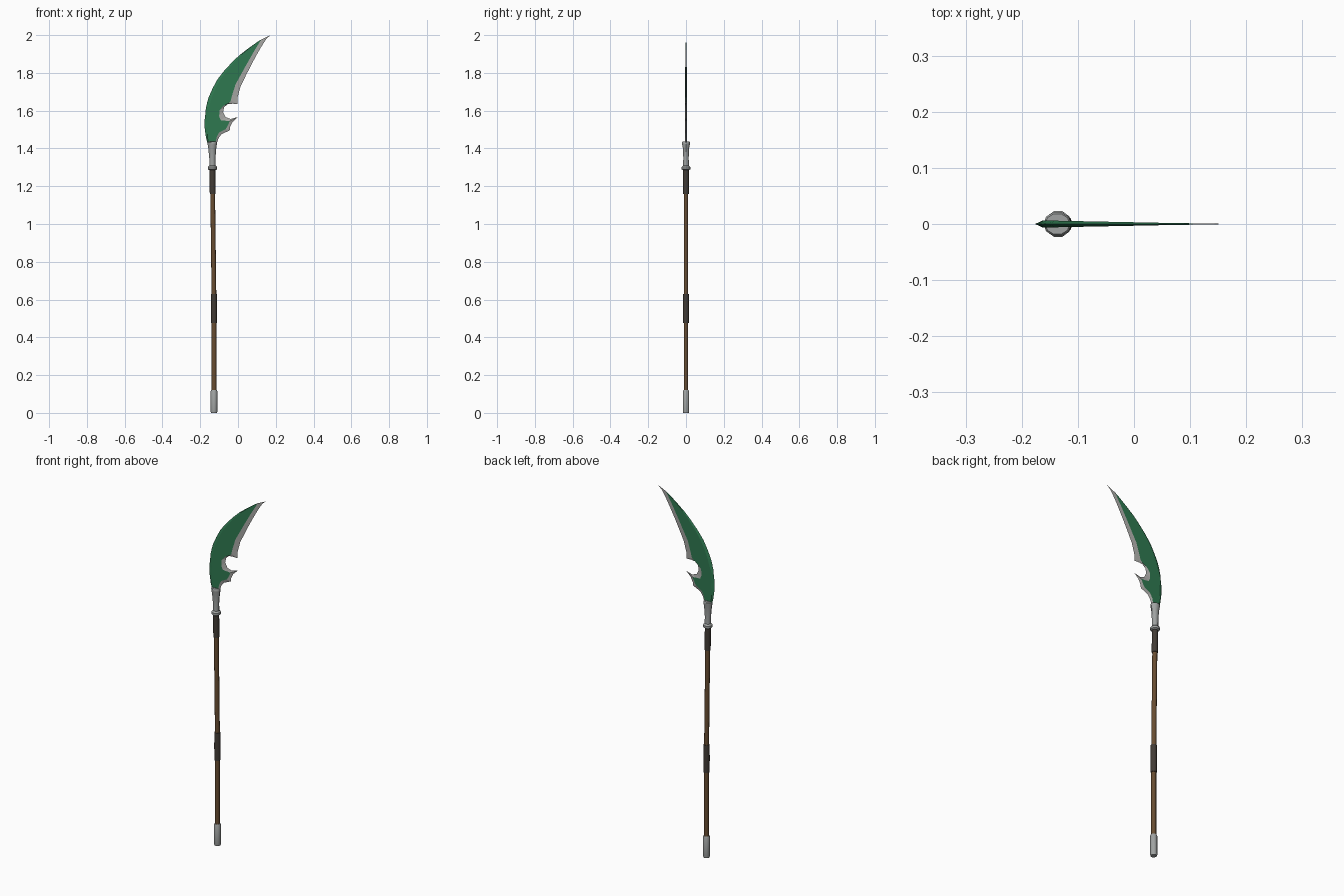
import bpy, bmesh, math

if "Cube" in bpy.data.objects:
    bpy.data.objects.remove(bpy.data.objects["Cube"])

def mat(name, rgb):
    m = bpy.data.materials.new(name)
    m.diffuse_color = (*rgb, 1)
    m.use_nodes = True
    m.node_tree.nodes["Principled BSDF"].inputs["Base Color"].default_value = m.diffuse_color
    return m

GREEN = mat("green blade", (0.028, 0.19, 0.08))
EDGE = mat("bright steel", (0.40, 0.40, 0.385))
STEEL = mat("grey steel", (0.35, 0.365, 0.36))
WOOD = mat("brown wood", (0.14, 0.075, 0.032))
WRAP = mat("dark leather", (0.055, 0.045, 0.036))

def finish(name, bm, mats):
    bmesh.ops.recalc_face_normals(bm, faces=bm.faces)
    me = bpy.data.meshes.new(name)
    bm.to_mesh(me)
    bm.free()
    for m in mats:
        me.materials.append(m)
    ob = bpy.data.objects.new(name, me)
    bpy.context.collection.objects.link(ob)
    return ob

def centre(z):
    # the pole leans slightly towards the back of the blade
    path = [(0, -0.127), (0.6, -0.127), (1.16, -0.134), (1.5, -0.137)]
    for (z0, x0), (z1, x1) in zip(path, path[1:]):
        if z <= z1:
            return x0 + (x1 - x0) * (z - z0) / (z1 - z0)
    return path[-1][1]

def lathe(name, rings, material, sides=10):
    """Rings of (z, x radius, y radius) around the pole's centre line."""
    bm = bmesh.new()
    loops = []
    for z, rx, ry in rings:
        loops.append([bm.verts.new((centre(z) + rx * math.cos(a), ry * math.sin(a), z))
                      for a in (2 * math.pi * i / sides for i in range(sides))])
    for a, b in zip(loops, loops[1:]):
        for i in range(sides):
            j = (i + 1) % sides
            bm.faces.new((a[i], a[j], b[j], b[i]))
    bm.faces.new(loops[0])
    bm.faces.new(loops[-1])
    ob = finish(name, bm, [material])
    for p in ob.data.polygons:
        p.use_smooth = True
    bpy.context.view_layer.objects.active = ob
    ob.select_set(True)
    bpy.ops.object.shade_smooth_by_angle(angle=math.radians(40))
    ob.select_set(False)

# Pole, wraps and metal fittings
lathe("pole", [(z, .0125, .0125) for z in (0.1, 0.35, 0.6, 0.88, 1.16, 1.3)], WOOD)
lathe("butt_cap", [(0, .016, .016), (.006, .0175, .0175), (.115, .0175, .0175), (.12, .015, .015)], STEEL)
lathe("lower_wrap", [(.475, .0155, .0155), (.55, .0165, .0165), (.63, .0155, .0155)], WRAP)
lathe("upper_wrap", [(1.16, .0155, .0155), (1.295, .0155, .0155)], WRAP)
lathe("socket", [(1.285, .017, .017), (1.29, .024, .024), (1.302, .024, .024), (1.31, .016, .016),
                 (1.35, .0165, .015), (1.40, .021, .017), (1.42, .024, .021), (1.432, .025, .022),
                 (1.436, .022, .019)], STEEL)

# Blade stations from socket to tip: spine, paint border and cutting edge
spine = [(-.161, 1.425), (-.169, 1.455), (-.172, 1.476), (-.175, 1.497), (-.177, 1.513), (-.177, 1.529),
         (-.177, 1.54), (-.176, 1.556), (-.174, 1.571), (-.172, 1.587), (-.171, 1.603), (-.169, 1.619),
         (-.166, 1.63), (-.163, 1.645), (-.155, 1.672), (-.134, 1.719), (-.108, 1.767), (-.071, 1.814),
         (-.029, 1.859), (.008, 1.894), (.056, 1.931), (.104, 1.965)]
border = [(-.121, 1.425), (-.113, 1.46), (-.1, 1.484), (-.066, 1.502), (-.055, 1.519), (-.047, 1.537),
          (-.044, 1.545), (-.066, 1.542), (-.092, 1.55), (-.1, 1.571), (-.097, 1.603), (-.076, 1.627),
          (-.05, 1.64), (-.039, 1.651), (-.031, 1.682), (-.013, 1.74), (.014, 1.788), (.04, 1.836),
          (.067, 1.883), (.088, 1.92), (.106, 1.949), (.122, 1.976)]
edge = [(-.113, 1.425), (-.103, 1.455), (-.087, 1.476), (-.044, 1.495), (-.042, 1.513), (-.029, 1.54),
        (-.002, 1.566), (-.039, 1.556), (-.066, 1.566), (-.079, 1.592), (-.073, 1.619), (-.055, 1.634),
        (-.029, 1.637), (-.002, 1.635), (-.002, 1.672), (.014, 1.73), (.045, 1.793), (.072, 1.846),
        (.098, 1.894), (.119, 1.931), (.135, 1.957), (.151, 1.981)]

def half_thickness(x):
    return max(0.001, 0.0065 - 0.02 * (x + 0.17))

bm = bmesh.new()
spine_v = [bm.verts.new((x, 0, z)) for x, z in spine]
edge_v = [bm.verts.new((x, 0, z)) for x, z in edge]
tip = bm.verts.new((.173, 0, 2.0))
for side in (-1, 1):
    ridge_v, border_v = [], []
    for (sx, sz), (bx, bz) in zip(spine, border):
        rx, rz = sx + .14 * (bx - sx), sz + .14 * (bz - sz)
        ridge_v.append(bm.verts.new((rx, side * half_thickness(rx), rz)))
        border_v.append(bm.verts.new((bx, side * half_thickness(bx), bz)))
    rows = (spine_v, ridge_v, border_v, edge_v)
    for k, (a, b) in enumerate(zip(rows, rows[1:])):
        for i in range(len(a) - 1):
            bm.faces.new((a[i], a[i + 1], b[i + 1], b[i])).material_index = int(k == 2)
        bm.faces.new((a[-1], tip, b[-1])).material_index = 1
bmesh.ops.holes_fill(bm, edges=[e for e in bm.edges if e.is_boundary], sides=0)
finish("blade", bm, [GREEN, EDGE])
